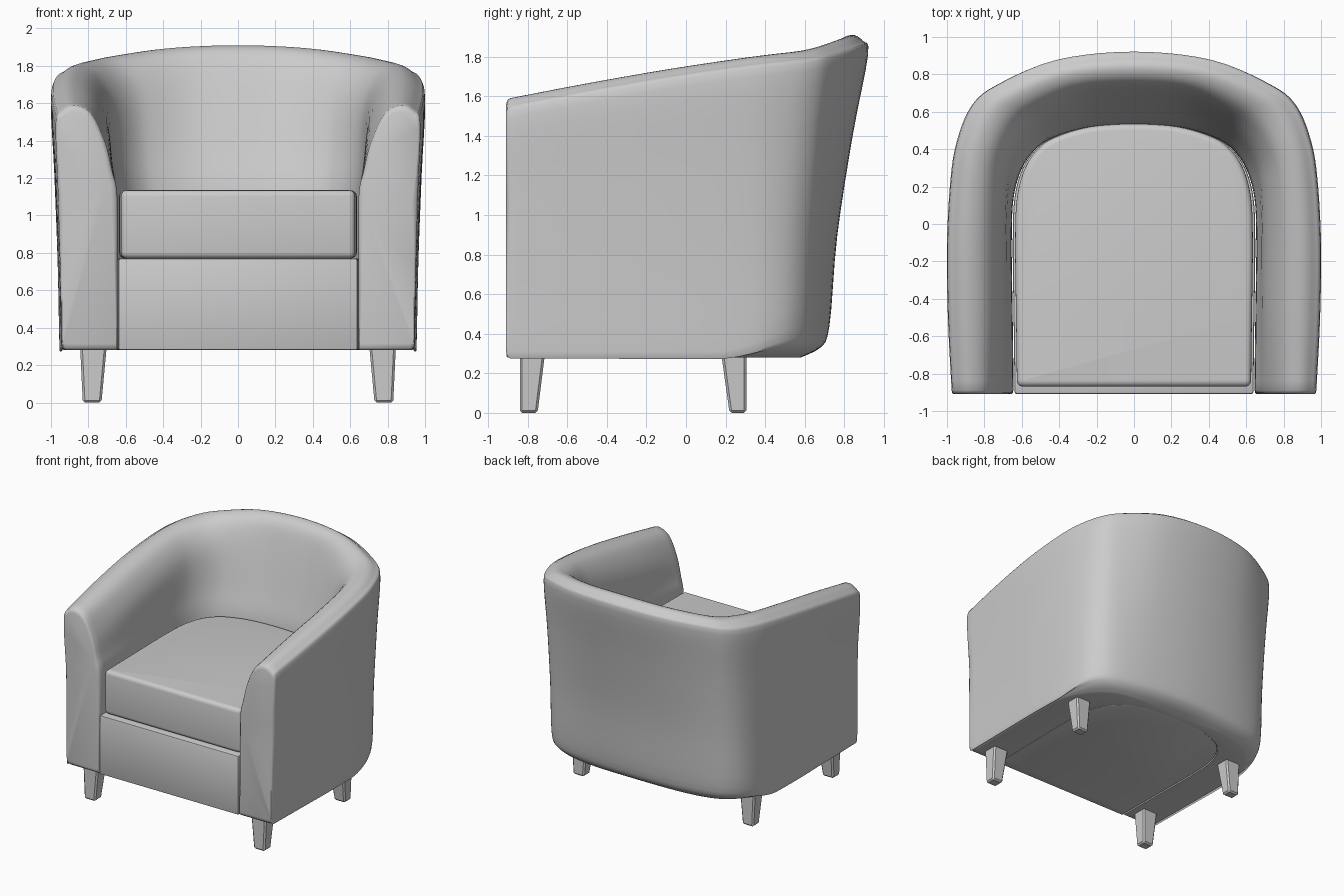
import bpy, bmesh
from mathutils import Vector

cube = bpy.data.objects.get("Cube")
if cube:
    bpy.data.objects.remove(cube, do_unlink=True)

fabric = bpy.data.materials.new("grey fabric")
grey = (0.6, 0.6, 0.6, 1)
fabric.diffuse_color = grey
fabric.use_nodes = True
for node in fabric.node_tree.nodes:
    if node.type == 'BSDF_PRINCIPLED':
        node.inputs["Base Color"].default_value = grey


def finish(name, bm, bevel=0, segments=3, angle=40):
    """Turn a bmesh into a smooth shaded object with an optional bevel."""
    bmesh.ops.recalc_face_normals(bm, faces=bm.faces)
    mesh = bpy.data.meshes.new(name)
    bm.to_mesh(mesh)
    bm.free()
    obj = bpy.data.objects.new(name, mesh)
    bpy.context.collection.objects.link(obj)
    mesh.materials.append(fabric)
    bpy.ops.object.select_all(action='DESELECT')
    obj.select_set(True)
    bpy.context.view_layer.objects.active = obj
    if bevel:
        mod = obj.modifiers.new("soft_edges", 'BEVEL')
        mod.width = bevel
        mod.segments = segments
        mod.limit_method = 'ANGLE'
        mod.angle_limit = 0.6
        bpy.ops.object.modifier_apply(modifier=mod.name)
    bpy.ops.object.shade_smooth_by_angle(angle=angle * 0.01745)
    return obj


def spline(keys, steps):
    """Catmull-Rom curve through vectors of any size."""
    keys = [Vector(k) for k in keys]
    pts = [keys[0]] + keys + [keys[-1]]
    out = []
    for a, b, c, d in zip(pts, pts[1:], pts[2:], pts[3:]):
        for i in range(steps):
            t = i / steps
            out.append(b + (c - a) * (t / 2) + (a * 2 - b * 5 + c * 4 - d) * (t * t / 2)
                       + (b * 3 - a - c * 3 + d) * (t ** 3 / 2))
    return out + [keys[-1]]


def loft(rings):
    """Skin closed rings of equal length and cap both ends."""
    bm = bmesh.new()
    rows = [[bm.verts.new(p) for p in ring] for ring in rings]
    n = len(rows[0])
    for r, s in zip(rows, rows[1:]):
        for i in range(n):
            j = (i + 1) % n
            bm.faces.new((r[i], r[j], s[j], s[i]))
    bm.faces.new(rows[0])
    bm.faces.new(rows[-1])
    return bm


# Plan stations from arm front to back centre:
# outer rim, outer foot, inner seat line, inner rim (x, y each), crest height
half = [
    (.975, -.89, .945, -.89, .645, -.89, .71, -.89, 1.59),
    (.995, -.5, .95, -.5, .65, -.5, .70, -.5, 1.665),
    (1, -.1, .955, -.1, .655, -.1, .70, -.1, 1.735),
    (.98, .25, .945, .23, .645, .14, .69, .2, 1.785),
    (.945, .45, .915, .43, .60, .3, .66, .36, 1.81),
    (.87, .63, .84, .56, .52, .41, .58, .5, 1.83),
    (.74, .74, .70, .64, .42, .47, .47, .59, 1.855),
    (.42, .875, .40, .70, .24, .52, .26, .68, 1.895),
    (0, .92, 0, .725, 0, .535, 0, .70, 1.91),
]
mirrored = [tuple(-v if i in (0, 2, 4, 6) else v for i, v in enumerate(k))
            for k in reversed(half[:-1])]
stations = spline(half + mirrored, 5)
FLOOR, SEAT = .28, .77


def section(s):
    """Closed upright cross-section of the shell at one station."""
    outer, foot, seat, rim = (Vector(s[i:i + 2]) for i in (0, 2, 4, 6))
    crest = s[8]
    back = min(1, max(0, (foot.y - .15) / .5))
    r = .03 + .13 * back * back * (3 - 2 * back)
    inward = (seat - foot).normalized()

    def at(p, z):
        return (p.x, p.y, z)
    top = crest - .1
    profile = [
        at(foot + inward * r, FLOOR),
        at(foot + inward * r * .3, FLOOR + r * .3),
        at(foot, FLOOR + r),
        at(foot.lerp(outer, .2), FLOOR + r + (top - FLOOR - r) * .33),
        at(foot.lerp(outer, .6), FLOOR + r + (top - FLOOR - r) * .7),
        at(outer, top),
        at(outer.lerp(rim, .12), crest - .03),
        at(outer.lerp(rim, .38), crest),
        at(outer.lerp(rim, .72), crest - .045),
        at(rim, crest - .2),
        at(rim.lerp(seat, .6), (crest - .2) * .4 + 1.13 * .6),
        at(seat, 1.1),
        at(seat, SEAT - .05),
    ]
    return spline(profile, 4) + [Vector(at(seat, FLOOR))]


def rounded_end(ring):
    """Rings that roll the arm front over, outermost first."""
    mid = sum(ring, Vector()) / len(ring)
    out = []
    for shrink, push in ((.035, .02), (.012, .014)):
        moved = []
        for p in ring:
            d = Vector((mid.x - p.x, 0, mid.z - p.z))
            q = p + d.normalized() * shrink
            moved.append(Vector((q.x, q.y - push, q.z)))
        out.append(moved)
    return out


# Wrap-around arms and back
rings = [section(s) for s in stations]
shell = rounded_end(rings[0]) + rings + rounded_end(rings[-1])[::-1]
finish("arms_and_back", loft(shell), angle=50)


def seat_outline(front, scale):
    """Plan of the space between the arms, squared off at the front."""
    pts = [Vector((s[4] * scale, s[5], 0)) for s in stations]
    for p in pts:
        p.y = max(p.y, front)
    pts[0].y = pts[-1].y = front
    return pts


def slab(name, outline, low, high, bevel, segments):
    rings = [[Vector((p.x, p.y, z)) for p in outline] for z in (low, high)]
    return finish(name, loft(rings), bevel, segments)


# Seat base with front panel, and loose cushion
slab("seat_base", seat_outline(-.908, .99), FLOOR, SEAT, .01, 2)
slab("seat_cushion", seat_outline(-.87, .97), SEAT, 1.135, .04, 4)

# Tapered legs, straight on the outside
for row, y_top, y_foot in (("front", (-.84, -.71), (-.84, -.75)),
                           ("rear", (.175, .305), (.22, .305))):
    for side, sx in (("left", 1), ("right", -1)):
        rings = []
        for z, xs, ys in ((0, (.73, .83), y_foot), (.32, (.70, .845), y_top)):
            rings.append([Vector((sx * xs[i], ys[j], z))
                          for i, j in ((0, 0), (1, 0), (1, 1), (0, 1))])
        finish(f"{row}_{side}_leg", loft(rings), .012, 1, 30)
